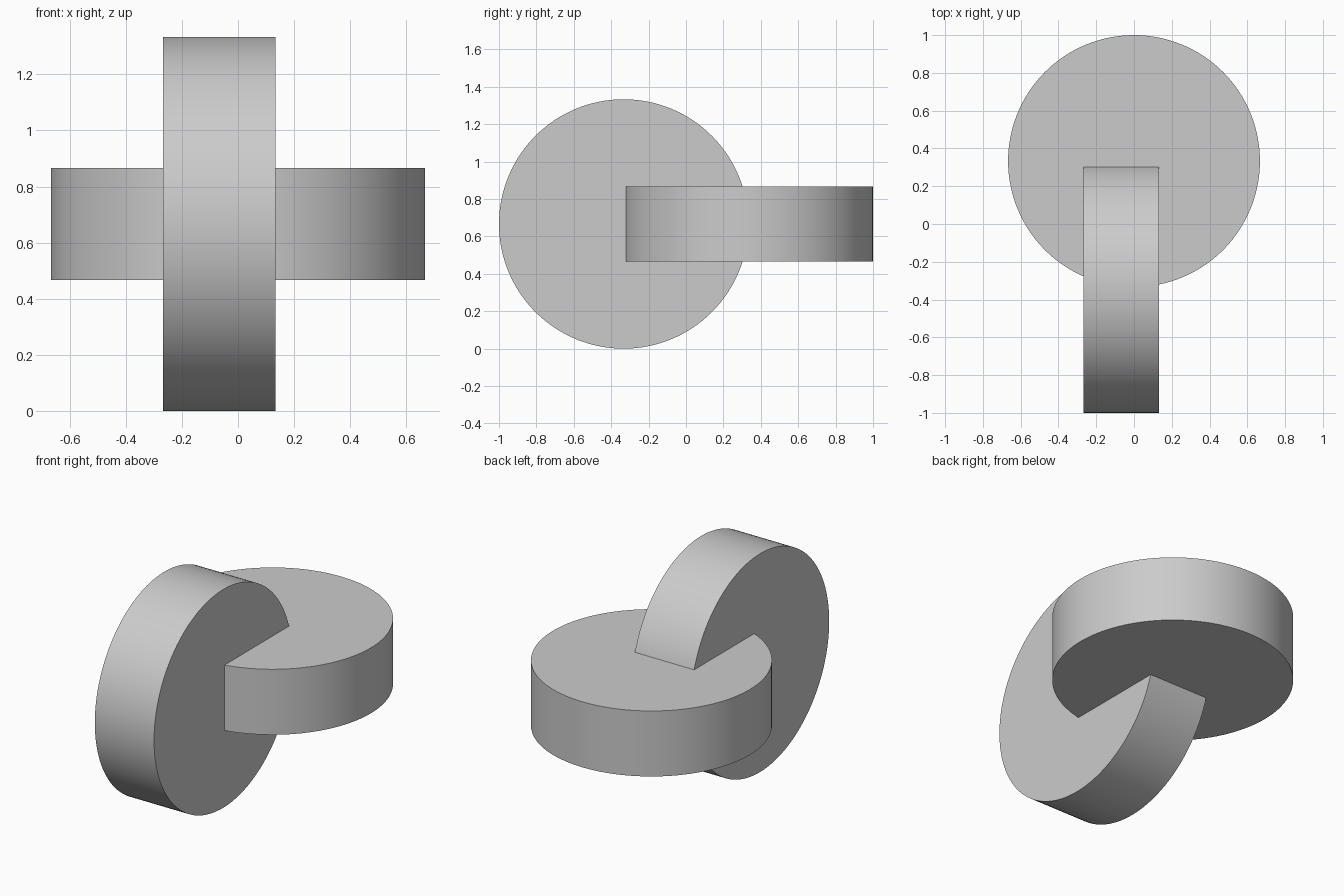
import bpy
import math

cube = bpy.data.objects.get("Cube")
if cube:
    bpy.data.objects.remove(cube, do_unlink=True)

RADIUS = 2 / 3
THICKNESS = 0.4

# Single plain grey
grey = bpy.data.materials.new("light_grey")
grey.use_nodes = True
colour = (0.6, 0.6, 0.6, 1)
grey.diffuse_color = colour
grey.node_tree.nodes["Principled BSDF"].inputs["Base Color"].default_value = colour


def disc(name, centre, rotation):
    bpy.ops.mesh.primitive_cylinder_add(
        vertices=128, radius=RADIUS, depth=THICKNESS,
        location=centre, rotation=rotation)
    obj = bpy.context.object
    obj.name = name
    obj.data.materials.append(grey)
    bpy.ops.object.shade_smooth_by_angle(angle=math.radians(30))
    return obj


# Upright disc at the front, its axis along x
disc("upright_disc", (-0.067, -RADIUS / 2, RADIUS), (0, math.pi / 2, 0))

# Flat disc at the back, its axis along z
disc("flat_disc", (0, RADIUS / 2, RADIUS), (0, 0, 0))
